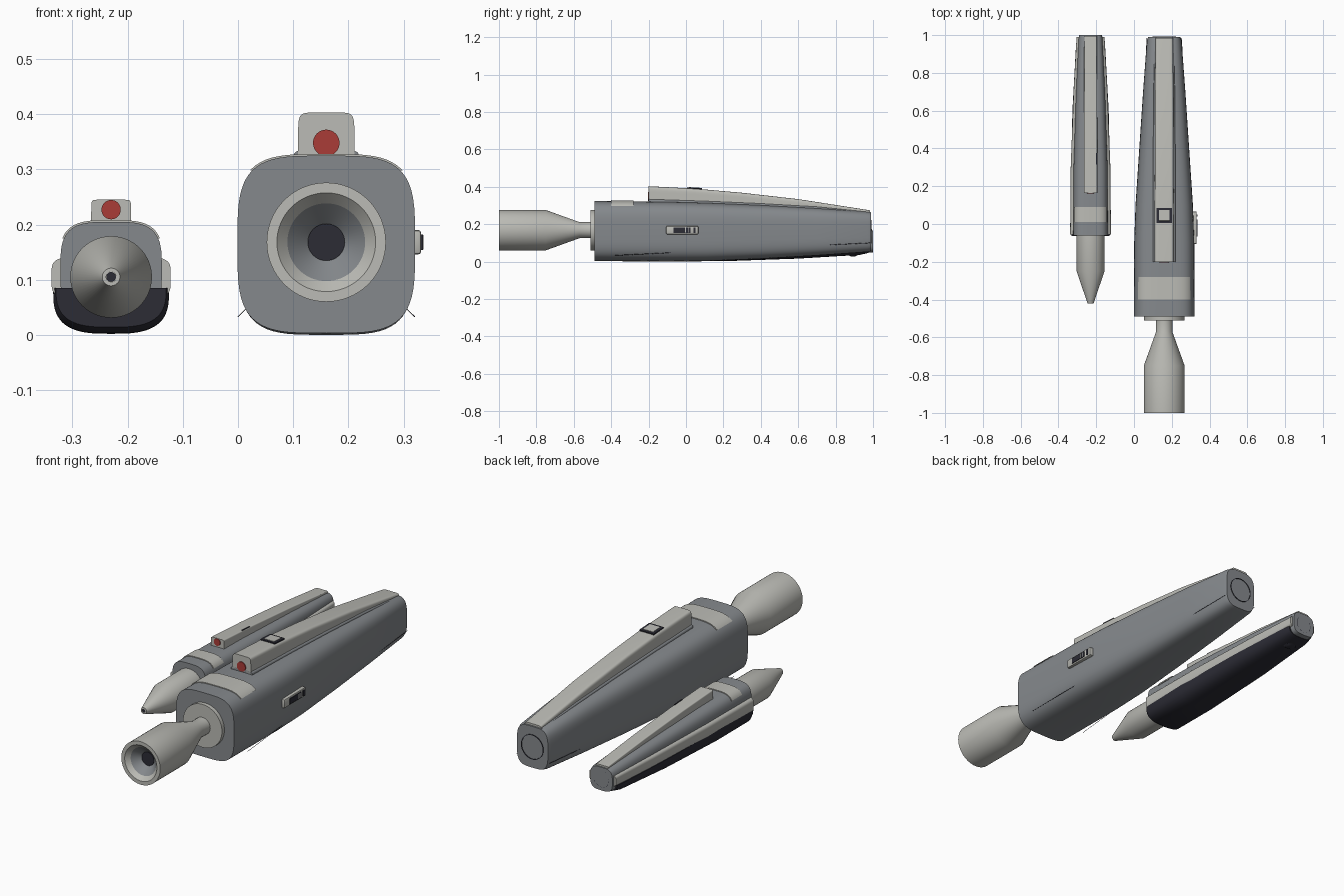
import bpy, bmesh, math
from mathutils import Vector

if "Cube" in bpy.data.objects:
    bpy.data.objects.remove(bpy.data.objects["Cube"])


def material(name, rgb):
    m = bpy.data.materials.new(name)
    m.use_nodes = True
    m.diffuse_color = (*rgb, 1)
    m.node_tree.nodes["Principled BSDF"].inputs["Base Color"].default_value = (*rgb, 1)
    return m


GREY = material("slate grey", (0.235, 0.25, 0.265))
LIGHT = material("warm light grey", (0.5, 0.5, 0.465))
DARK = material("near black", (0.025, 0.025, 0.036))
RED = material("signal red", (0.4, 0.045, 0.038))


def finish(bm, name, mat):
    bmesh.ops.recalc_face_normals(bm, faces=bm.faces)
    mesh = bpy.data.meshes.new(name)
    bm.to_mesh(mesh)
    bm.free()
    mesh.materials.append(mat)
    ob = bpy.data.objects.new(name, mesh)
    bpy.context.collection.objects.link(ob)
    bpy.ops.object.select_all(action="DESELECT")
    ob.select_set(True)
    bpy.context.view_layer.objects.active = ob
    bpy.ops.object.shade_smooth_by_angle(angle=math.radians(32))
    return ob


def bridge(bm, rings):
    n = len(rings[0])
    for a, b in zip(rings, rings[1:]):
        for i in range(n):
            j = (i + 1) % n
            bm.faces.new((a[i], a[j], b[j], b[i]))


def loft(name, mat, cx, stations, power, cut_z=None, keep_above=True, segments=64):
    """Rounded-square sections (y, half width, bottom, top) joined along y."""
    bm = bmesh.new()
    rings = []
    for y, half, low, high in stations:
        ring = []
        for i in range(segments):
            a = math.tau * i / segments
            c, s = math.cos(a), math.sin(a)
            u = math.copysign(abs(c) ** (2 / power), c)
            v = math.copysign(abs(s) ** (2 / power), s)
            ring.append(bm.verts.new((cx + half * u, y, (low + high) / 2 + (high - low) / 2 * v)))
        rings.append(ring)
    bridge(bm, rings)
    bm.faces.new(rings[0])
    bm.faces.new(rings[-1])
    if cut_z is not None:
        res = bmesh.ops.bisect_plane(bm, geom=bm.verts[:] + bm.edges[:] + bm.faces[:],
                                     plane_co=(0, 0, cut_z), plane_no=(0, 0, 1),
                                     clear_inner=keep_above, clear_outer=not keep_above)
        edges = [e for e in res["geom_cut"] if isinstance(e, bmesh.types.BMEdge)]
        bmesh.ops.holes_fill(bm, edges=edges)
    return finish(bm, name, mat)


def lathe(name, mat, cx, cz, profile, segments=64):
    """Turn a (y, radius) profile about an axis parallel to y, with closed ends."""
    bm = bmesh.new()
    rings = [[bm.verts.new((cx + r * math.cos(math.tau * i / segments), y,
                            cz + r * math.sin(math.tau * i / segments)))
              for i in range(segments)] for y, r in profile]
    bridge(bm, rings)
    bm.faces.new(rings[0])
    bm.faces.new(rings[-1])
    return finish(bm, name, mat)


def end_ring(name, cx, cz, y, r):
    t = 0.003
    bm = bmesh.new()
    rings = [[bm.verts.new((cx + q * math.cos(math.tau * i / 48), yy,
                            cz + q * math.sin(math.tau * i / 48))) for i in range(48)]
             for yy, q in ((y - t, r), (y + t, r), (y + t, r + t), (y - t, r + t), (y - t, r))]
    bridge(bm, rings)
    bmesh.ops.remove_doubles(bm, verts=bm.verts, dist=1e-5)
    return finish(bm, name, DARK)


def box(name, mat, centre, size, tilt=0.0, bevel=0.0):
    bm = bmesh.new()
    bmesh.ops.create_cube(bm, size=1)
    for v in bm.verts:
        v.co = Vector(a * b for a, b in zip(v.co, size))
    if bevel:
        bmesh.ops.bevel(bm, geom=bm.edges[:], offset=bevel, segments=2, affect="EDGES", profile=0.5)
    ob = finish(bm, name, mat)
    ob.location = centre
    ob.rotation_euler.x = tilt
    return ob


def rod(name, mat, a, b, radius):
    cu = bpy.data.curves.new(name, "CURVE")
    cu.dimensions = "3D"
    cu.bevel_depth = radius
    cu.bevel_resolution = 0
    sp = cu.splines.new("POLY")
    sp.points.add(1)
    for p, co in zip(sp.points, (a, b)):
        p.co = (*co, 1)
    cu.materials.append(mat)
    bpy.context.collection.objects.link(bpy.data.objects.new(name, cu))


# ---- Large tool: body, saddle band and raised spine
X, Z = 0.16, 0.168
loft("large_body", GREY, X, [(-0.49, 0.161, 0.003, 0.325), (-0.1, 0.159, 0, 0.32),
                             (0.1, 0.152, 0.002, 0.315), (0.4, 0.132, 0.014, 0.303),
                             (0.7, 0.112, 0.032, 0.287), (0.97, 0.092, 0.051, 0.268),
                             (0.99, 0.086, 0.056, 0.263)], 3.8)
loft("large_saddle_band", LIGHT, X, [(-0.4, 0.163, 0, 0.328), (-0.28, 0.163, 0, 0.327)], 3.8, 0.298)
loft("large_spine", LIGHT, X, [(-0.2, 0.051, 0.26, 0.403), (0.05, 0.051, 0.25, 0.39),
                               (0.3, 0.05, 0.24, 0.368), (0.6, 0.05, 0.22, 0.334),
                               (0.985, 0.046, 0.2, 0.274)], 8)
loft("large_spine_flange", GREY, X, [(-0.2, 0.06, 0.26, 0.335), (0.1, 0.06, 0.25, 0.325),
                                     (0.4, 0.059, 0.24, 0.312), (0.7, 0.057, 0.22, 0.295),
                                     (0.985, 0.052, 0.2, 0.266)], 8)
lathe("large_spine_light", RED, X, 0.348, [(-0.204, 0.024), (-0.196, 0.024)], 40)
box("large_button_frame", DARK, (X, 0.045, 0.3905), (0.08, 0.08, 0.008), -0.055)
box("large_button", LIGHT, (X, 0.045, 0.392), (0.056, 0.056, 0.009), -0.055)
end_ring("large_end_ring", X, 0.16, 0.99, 0.059)

# Large emitter: collar, neck and open bell
lathe("large_emitter", LIGHT, X, Z, [(-0.48, 0.108), (-0.51, 0.108), (-0.51, 0.043), (-0.57, 0.043),
                                     (-0.75, 0.108), (-1, 0.108), (-1, 0.0895), (-0.94, 0.034)])
lathe("large_bell_lining", GREY, X, Z, [(-0.999, 0.0893), (-0.941, 0.0335)])
lining = bpy.data.objects["large_bell_lining"]
bm = bmesh.new()
bm.from_mesh(lining.data)
bmesh.ops.delete(bm, geom=[f for f in bm.faces if len(f.verts) > 4], context="FACES_ONLY")
bmesh.ops.reverse_faces(bm, faces=bm.faces)
bm.to_mesh(lining.data)
bm.free()
lathe("large_bell_hole", DARK, X, Z, [(-0.944, 0.0335), (-0.938, 0.0335)], 48)

# Side switch with slots
box("switch_plate", LIGHT, (0.318, -0.02, 0.168), (0.028, 0.172, 0.044), 0, 0.005)
box("switch_slot", DARK, (0.331, -0.022, 0.168), (0.009, 0.09, 0.028))
box("switch_slider", DARK, (0.333, 0.045, 0.168), (0.005, 0.012, 0.028))
for y in (-0.002, 0.012):
    box("switch_stripe", LIGHT, (0.334, y, 0.168), (0.004, 0.005, 0.026))

# Lower seam lines
for side in (-1, 1):
    rod("lower_seam", DARK, (X + side * 0.16, -0.38, 0.033), (X + side * 0.092, 0.985, 0.1), 0.0012)

# ---- Small tool: body, side rails, underside and spine
X, Z = -0.23, 0.105
loft("small_body", GREY, X, [(-0.06, 0.092, 0.03, 0.205), (0.3, 0.09, 0.03, 0.2),
                             (0.7, 0.077, 0.04, 0.184), (0.98, 0.064, 0.048, 0.169),
                             (1, 0.061, 0.05, 0.166)], 3.5)
loft("small_side_rails", LIGHT, X, [(-0.055, 0.108, 0.065, 0.143), (0.3, 0.105, 0.067, 0.143),
                                    (0.7, 0.09, 0.073, 0.141), (0.99, 0.074, 0.08, 0.138)], 5)
loft("small_underside", DARK, X, [(-0.063, 0.1, 0.014, 0.16), (-0.045, 0.105, 0.003, 0.16),
                                  (0.2, 0.105, 0.002, 0.16), (0.6, 0.096, 0.016, 0.154),
                                  (0.93, 0.078, 0.036, 0.146), (0.975, 0.07, 0.046, 0.14)],
     3, 0.085, False)
loft("small_underside_knob", DARK, X, [(0.86, 0.015, 0.04, 0.07), (0.88, 0.034, 0.028, 0.07),
                                       (0.905, 0.034, 0.028, 0.07), (0.93, 0.015, 0.04, 0.07)], 2.5)
loft("small_saddle_band", LIGHT, X, [(0.01, 0.094, 0.03, 0.208), (0.09, 0.094, 0.03, 0.207)], 3.5, 0.175)
loft("small_spine", LIGHT, X, [(0.165, 0.036, 0.15, 0.245), (0.4, 0.036, 0.14, 0.231),
                               (0.7, 0.035, 0.13, 0.206), (0.995, 0.033, 0.12, 0.175)], 14)
lathe("small_spine_light", RED, X, 0.227, [(0.161, 0.0175), (0.169, 0.0175)], 40)
box("small_button_edge", DARK, (X + 0.031, 0.345, 0.2345), (0.005, 0.06, 0.004), -0.065)
end_ring("small_end_ring", X, 0.108, 1 - 0.003, 0.04)

# Small pointed tip
lathe("small_tip", LIGHT, X, Z, [(-0.05, 0.074), (-0.25, 0.074), (-0.42, 0.016),
                                 (-0.42, 0.009), (-0.4, 0.009)])
lathe("small_tip_hole", DARK, X, Z, [(-0.419, 0.0088), (-0.41, 0.0088)], 24)
